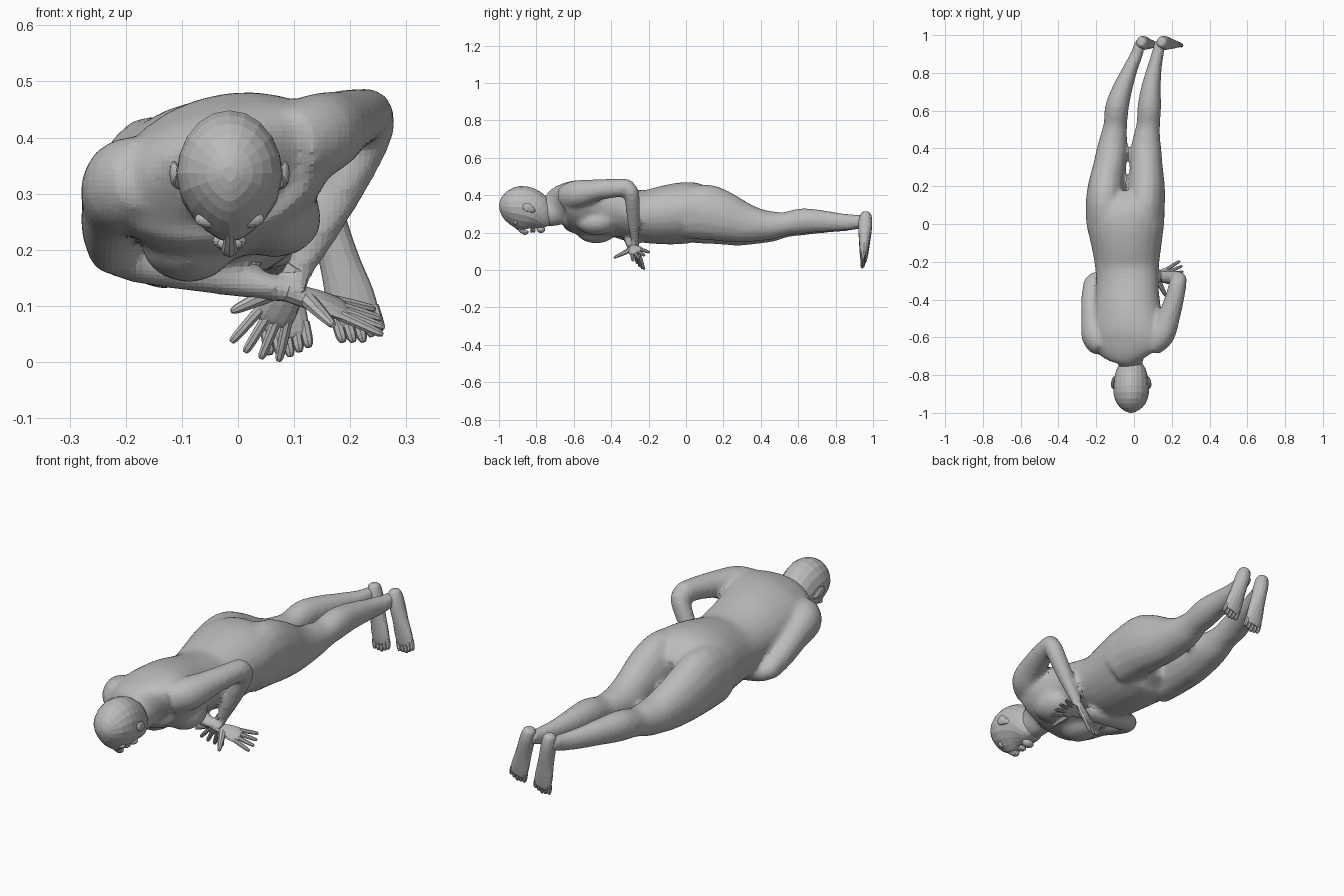
import bpy, bmesh, math
from mathutils import Vector, Matrix

cube = bpy.data.objects.get("Cube")
if cube:
    bpy.data.objects.remove(cube)

skin = bpy.data.materials.new("plain grey")
skin.use_nodes = True
GREY = (0.5, 0.5, 0.5, 1)
skin.diffuse_color = GREY
skin.node_tree.nodes["Principled BSDF"].inputs["Base Color"].default_value = GREY
X = (1, 0, 0)


def spline(rows, steps):
    """Catmull-Rom interpolation of whole section rows."""
    out = []
    for i in range(len(rows) - 1):
        a, b = rows[max(i - 1, 0)], rows[i]
        c, d = rows[i + 1], rows[min(i + 2, len(rows) - 1)]
        for k in range(steps):
            t = k / steps
            out.append([q + t / 2 * (r - p + t * (2 * p - 5 * q + 4 * r - s + t * (3 * (q - r) + s - p)))
                        for p, q, r, s in zip(a, b, c, d)])
    return out + [list(rows[-1])]


def loft(bm, rows, side=X, sides=16, steps=3, taper=0.0):
    """Sections are x, y, z, half width, half depth, optional roll in degrees."""
    rows = spline([tuple(r) + (0,) * (6 - len(r)) for r in rows], steps)
    centres = [Vector(r[:3]) for r in rows]
    rings = []
    for i, (x, y, z, w, d, roll) in enumerate(rows):
        tangent = (centres[min(i + 1, len(rows) - 1)] - centres[max(i - 1, 0)]).normalized()
        s = Vector(side)
        s = (s - tangent * s.dot(tangent)).normalized()
        n = s.cross(tangent)
        r = math.radians(roll)
        s, n = s * math.cos(r) + n * math.sin(r), n * math.cos(r) - s * math.sin(r)
        ring = []
        for k in range(sides):
            a = math.tau * k / sides
            narrow = 1 - taper * max(0, -math.sin(a)) ** 2
            ring.append(bm.verts.new(centres[i] + s * w * math.cos(a) * narrow + n * d * math.sin(a)))
        rings.append(ring)
    for lo, hi in zip(rings, rings[1:]):
        for k in range(sides):
            m = (k + 1) % sides
            bm.faces.new((lo[k], lo[m], hi[m], hi[k]))
    bm.faces.new(rings[0][::-1])
    bm.faces.new(rings[-1])


def blob(bm, centre, size):
    """Rounded ellipsoid."""
    bmesh.ops.create_uvsphere(bm, u_segments=16, v_segments=10, radius=1,
                              matrix=Matrix.Translation(centre) @ Matrix.Diagonal((*size, 1)))


def finish(name, bm):
    bmesh.ops.recalc_face_normals(bm, faces=bm.faces)
    mesh = bpy.data.meshes.new(name)
    bm.to_mesh(mesh)
    bm.free()
    mesh.materials.append(skin)
    ob = bpy.data.objects.new(name, mesh)
    bpy.context.collection.objects.link(ob)
    return ob


def part(name, builder, *args):
    bm = bmesh.new()
    builder(bm, *args)
    return finish(name, bm)


# Neck, rolled chest, waist and hips
body = part("body", loft, [
    (-.02, -.80, .315, .060, .070, 5), (-.02, -.73, .312, .066, .080, 5),
    (-.022, -.70, .325, .085, .092, 10), (-.028, -.675, .338, .16, .104, 15),
    (-.03, -.64, .342, .200, .118, 18), (-.03, -.57, .337, .205, .138, 18),
    (-.035, -.45, .322, .182, .142, 18), (-.035, -.32, .306, .168, .128, 16),
    (-.037, -.22, .287, .172, .140, 14), (-.04, -.10, .295, .190, .158, 13),
    (-.045, 0, .306, .208, .162, 12), (-.047, .07, .306, .206, .15, 11),
    (-.047, .15, .285, .16, .10, 8)], X, 24)

# Breasts
limbs = [part("right_breast", blob, (-.088, -.48, .212), (.085, .11, .07)),
         part("left_breast", blob, (.065, -.48, .256), (.085, .11, .07))]

# Legs share one profile of y, z, half width, half depth
leg = [(-.02, .30, .100, .135), (.10, .31, .104, .150), (.20, .285, .098, .136),
       (.30, .255, .088, .112), (.40, .24, .081, .086), (.47, .24, .070, .075),
       (.53, .247, .063, .063), (.62, .262, .063, .069), (.72, .262, .053, .060),
       (.82, .257, .040, .049), (.90, .257, .033, .041), (.97, .268, .03, .03)]
left_x = [.055, .06, .066, .065, .064, .069, .076, .081, .09, .107, .125, .14]
right_x = [-.15, -.152, -.146, -.13, -.115, -.106, -.098, -.09, -.06, -.02, .015, .035]
for name, xs, sink in (("left_leg", left_x, 0), ("right_leg", right_x, .022)):
    limbs.append(part(name, loft, [(x, y, z - sink * max(0, 1 - y), w, d)
                                   for x, (y, z, w, d) in zip(xs, leg)]))

# Left arm, elbow raised behind the back
limbs.append(part("left_upper_arm", loft, [
    (.09, -.645, .385, .06, .07), (.145, -.585, .405, .072, .076), (.185, -.49, .425, .06, .060),
    (.213, -.40, .436, .052, .052), (.233, -.31, .44, .046, .047), (.236, -.285, .44, .03, .032)]))
limbs.append(part("left_forearm", loft, [
    (.232, -.33, .455, .03, .03), (.24, -.295, .425, .04, .042), (.205, -.285, .345, .04, .041),
    (.155, -.28, .25, .033, .035), (.115, -.275, .175, .023, .027),
    (.098, -.275, .145, .02, .026)], (0, 1, 0)))

# Right arm, folded beneath the chest
limbs.append(part("right_upper_arm", loft, [
    (-.165, -.655, .335, .06, .07), (-.202, -.595, .315, .076, .084), (-.222, -.49, .28, .058, .066),
    (-.230, -.40, .24, .050, .057), (-.222, -.31, .20, .045, .048), (-.218, -.28, .195, .03, .03)]))
limbs.append(part("right_forearm", loft, [
    (-.235, -.30, .205, .03, .03), (-.20, -.295, .19, .044, .044), (-.12, -.29, .17, .045, .039),
    (0, -.29, .146, .036, .031), (.08, -.29, .128, .028, .022),
    (.12, -.29, .118, .026, .019)], (0, 1, 0)))

# Unite the limbs with the trunk, then soften the joins
for limb in limbs:
    union = body.modifiers.new("unite " + limb.name, 'BOOLEAN')
    union.operation = 'UNION'
    union.solver = 'EXACT'
    union.object = limb
fuse = body.modifiers.new("fuse", 'REMESH')
fuse.mode = 'VOXEL'
fuse.voxel_size = .011
soften = body.modifiers.new("soften", 'SMOOTH')
soften.factor = .5
soften.iterations = 10
fused = bpy.data.meshes.new_from_object(body.evaluated_get(bpy.context.evaluated_depsgraph_get()))
body.modifiers.clear()
body.data = fused
for limb in limbs:
    bpy.data.objects.remove(limb)

# Feet hanging down, each with five toes
for name, heel_x, toe_x, drop in (("left_foot", .142, .212, .025), ("right_foot", .037, .086, 0)):
    heel, toe = Vector((heel_x, .962, .31)), Vector((toe_x, .950, .05 + drop))
    across = Vector((toe.z - heel.z, 0, heel.x - toe.x)).normalized()
    ahead = (toe - heel).normalized()
    foot = bmesh.new()
    shape = [(0, .014, .014), (.05, .027, .028), (.2, .033, .036), (.4, .034, .035), (.6, .037, .03),
             (.82, .043, .024), (1, .041, .017), (1.04, .03, .01)]
    loft(foot, [(*heel.lerp(toe, t), w, d) for t, w, d in shape], across)
    for i in range(5):
        root = toe + across * (i - 2) * .0175 - ahead * .015
        tip = root + ahead * (.056 - .005 * abs(i - 2)) + Vector((0, -.006, 0))
        loft(foot, [(*root, .01, .012), (*root.lerp(tip, .75), .01, .011), (*tip, .005, .005)], across, 8)
    finish(name, foot)


# Hands: palm, four fanned fingers and a thumb
def hand(name, wrist, tip, side, thumb):
    wrist, tip, thumb = Vector(wrist), Vector(tip), Vector(thumb)
    ahead = (tip - wrist).normalized()
    side = Vector(side)
    side = (side - ahead * side.dot(ahead)).normalized()
    bm = bmesh.new()
    loft(bm, [(*wrist.lerp(tip, t), w, d) for t, w, d in
              ((-.1, .022, .018), (.1, .026, .017), (.3, .038, .016), (.5, .04, .012), (.57, .034, .008))],
         side, 12)
    knuckle = wrist.lerp(tip, .48)
    for i in (-1.5, -.5, .5, 1.5):
        a = knuckle + side * i * .019
        b = tip + side * i * .033 - ahead * abs(i) * .008
        loft(bm, [(*a, .01, .01), (*a.lerp(b, .5), .0095, .009), (*a.lerp(b, .9), .008, .007),
                  (*b, .004, .003)], side, 8, 2)
    a = wrist.lerp(tip, .12)
    loft(bm, [(*a, .018, .015), (*a.lerp(thumb, .5), .014, .012), (*a.lerp(thumb, .9), .009, .008),
              (*thumb, .004, .004)], ahead, 8, 2)
    finish(name, bm)


hand("right_hand", (.10, -.29, .122), (.262, -.235, .068), (0, 1, .45), (.17, -.385, .065))
hand("left_hand", (.10, -.275, .155), (.025, -.24, .008), (1, .3, 0), (-.012, -.30, .09))

# Head: skull lofted from crown to chin, narrowing to the face
head = bmesh.new()
hx = -.015
loft(head, [
    (hx, -.998, .335, .012, .014), (hx, -.985, .336, .042, .050), (hx, -.95, .337, .076, .088),
    (hx, -.90, .336, .093, .113), (hx, -.85, .326, .093, .117), (hx, -.80, .304, .086, .103),
    (hx, -.765, .272, .068, .074), (hx, -.745, .245, .045, .042), (hx, -.74, .235, .02, .02)],
    X, 20, 2, .35)

# Nose, lips, chin, brows and eyelids sit mostly within the face
loft(head, [(hx, -.915, .238, .008, .008), (hx, -.885, .216, .011, .012),
            (hx, -.86, .199, .015, .012), (hx, -.846, .210, .012, .008)], X, 8)
for y in (-.825, -.813):
    blob(head, (hx, y, .211), (.022, .008, .012))
blob(head, (hx, -.775, .216), (.03, .022, .018))
for s in (-1, 1):
    blob(head, (hx + s * .034, -.91, .255), (.028, .014, .016))
    blob(head, (hx + s * .034, -.882, .246), (.015, .010, .012))
finish("head", head)

# Ears
for name, s in (("left_ear", 1), ("right_ear", -1)):
    part(name, loft, [(hx + s * .080, -.808, .312, .006, .006), (hx + s * .090, -.82, .320, .010, .014),
                      (hx + s * .098, -.845, .334, .009, .024), (hx + s * .098, -.862, .34, .007, .018),
                      (hx + s * .092, -.87, .342, .004, .006)], X, 10)
